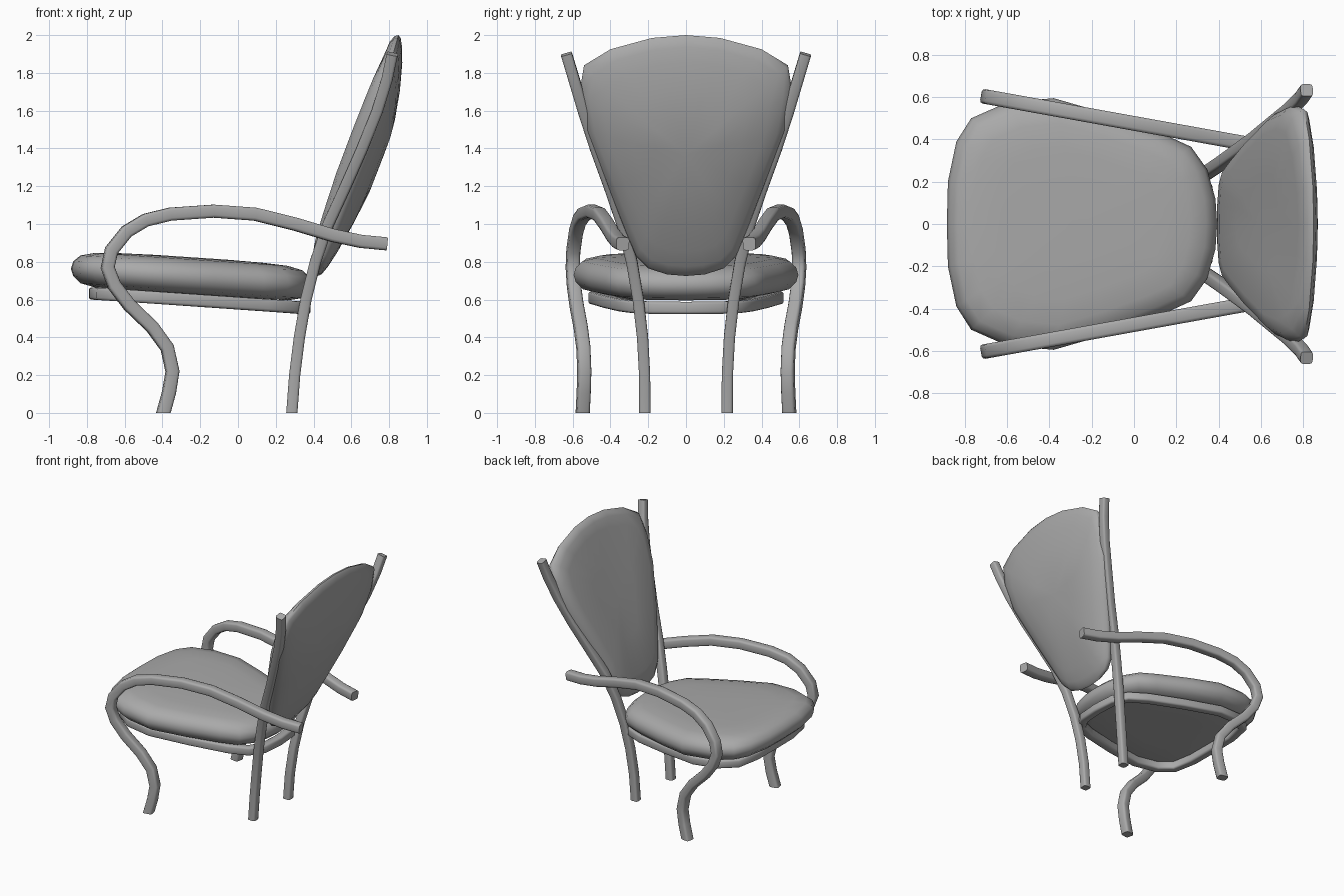
import bpy, bmesh, math
from mathutils import Vector

if "Cube" in bpy.data.objects:
    bpy.data.objects.remove(bpy.data.objects["Cube"])

grey = bpy.data.materials.new("warm grey")
grey.diffuse_color = (0.4, 0.4, 0.4, 1)
grey.use_nodes = True
grey.node_tree.nodes["Principled BSDF"].inputs["Base Color"].default_value = grey.diffuse_color


def make_object(name, bm, angle):
    bmesh.ops.recalc_face_normals(bm, faces=bm.faces)
    me = bpy.data.meshes.new(name)
    bm.to_mesh(me)
    bm.free()
    me.materials.append(grey)
    ob = bpy.data.objects.new(name, me)
    bpy.context.collection.objects.link(ob)
    bpy.ops.object.select_all(action='DESELECT')
    ob.select_set(True)
    bpy.context.view_layer.objects.active = ob
    bpy.ops.object.shade_smooth_by_angle(angle=math.radians(angle))


def bridge(bm, r0, r1):
    for i in range(len(r0)):
        j = (i + 1) % len(r0)
        bm.faces.new((r0[i], r0[j], r1[j], r1[i]))


def rounded(v):
    return math.copysign(abs(v) ** 0.42, v)


def bar(name, pts, half, ref, closed=False):
    """Bar of rounded square section swept along a path; ref fixes its twist."""
    pts, ref, n = [Vector(p) for p in pts], Vector(ref), len(pts)
    bm = bmesh.new()
    rings = []
    for i, p in enumerate(pts):
        if closed:
            d = pts[(i + 1) % n] - pts[i - 1]
        else:
            d = pts[min(i + 1, n - 1)] - pts[max(i - 1, 0)]
        d.normalize()
        u = (ref - d * ref.dot(d)).normalized()
        w = d.cross(u)
        ring = []
        for k in range(12):
            a = math.tau * (k + 0.5) / 12
            v = p + half * (u * rounded(math.cos(a)) + w * rounded(math.sin(a)))
            if p.z == 0:                      # cut feet level with the floor
                v -= d * (v.z / d.z)
            ring.append(bm.verts.new(v))
        rings.append(ring)
    for r0, r1 in zip(rings, rings[1:]):
        bridge(bm, r0, r1)
    if closed:
        bridge(bm, rings[-1], rings[0])
    else:
        bm.faces.new(rings[0])
        bm.faces.new(rings[-1])
    make_object(name, bm, 50)


def mirror_outline(half):
    """Close a half outline (along, across) that runs from end to end."""
    return half + [(a, -c) for a, c in reversed(half) if c > 0]


# Cushion cross-sections: (outline scale, thickness factor)
LOWER = [(0.4, -1), (0.8, -0.98), (0.92, -0.8), (0.98, -0.42), (1, 0)]
PLUMP = LOWER + [(0.98, 0.42), (0.92, 0.78), (0.8, 0.98), (0.6, 1.06), (0.3, 1.1)]
DOMED = LOWER + [(0.98, 0.28), (0.91, 0.55), (0.78, 0.8), (0.55, 1.0), (0.3, 1.1)]


def cushion(name, half, centre, section, place):
    bm = bmesh.new()
    outline = mirror_outline(half)
    rings = [[bm.verts.new(place(centre + (a - centre) * s, c * s, t))
              for a, c in outline] for s, t in section]
    n = len(outline)
    for r0, r1 in zip(rings, rings[1:]):
        bridge(bm, r0, r1)
    for ring, t in ((rings[0], -1), (rings[-1], 1.1)):
        mid = bm.verts.new(place(centre, 0, t))
        for i in range(n):
            bm.faces.new((ring[i], ring[(i + 1) % n], mid))
    make_object(name, bm, 60)


# Seat cushion, sloping down to the back
seat_half = [(-0.885, 0), (-0.88, 0.2), (-0.84, 0.39), (-0.77, 0.5), (-0.6, 0.575),
             (-0.38, 0.595), (-0.12, 0.52), (0.14, 0.425), (0.27, 0.365),
             (0.345, 0.26), (0.385, 0.12), (0.393, 0)]
cushion("seat_cushion", seat_half, -0.25, PLUMP,
        lambda a, c, t: (a, c, 0.705 - 0.067 * a + 0.093 * t))

# Backrest cushion along a leaning spine: (height, x, half thickness)
SPINE = [(0.72, 0.42, 0.06), (0.915, 0.488, 0.078), (1.18, 0.59, 0.096),
         (1.5, 0.715, 0.095), (1.72, 0.785, 0.076), (1.9, 0.834, 0.056), (2.0, 0.85, 0.05)]


def place_back(z, y, t):
    for (z0, x0, h0), (z1, x1, h1) in zip(SPINE, SPINE[1:]):
        if z <= z1:
            break
    f = (z - z0) / (z1 - z0)
    off = (h0 + (h1 - h0) * f) * t
    bow = 0.012 * min(1, abs(y) / 0.45) ** 2
    return (x0 + (x1 - x0) * f - bow + 0.93 * off, y, z - 0.3 * off)


back_half = [(2.0, 0), (1.985, 0.18), (1.925, 0.4), (1.84, 0.54), (1.7, 0.563),
             (1.5, 0.53), (1.2, 0.415), (0.95, 0.315), (0.83, 0.265), (0.765, 0.2),
             (0.733, 0.1), (0.725, 0)]
cushion("backrest_cushion", back_half, 1.4, DOMED, place_back)

# Bar ring under the seat
ring_half = [(-0.757, 0), (-0.755, 0.22), (-0.72, 0.39), (-0.61, 0.465), (-0.42, 0.485),
             (-0.12, 0.415), (0.15, 0.335), (0.28, 0.27), (0.34, 0.17), (0.352, 0)]
bar("seat_frame", [(a, c, 0.58 - 0.069 * a) for a, c in mirror_outline(ring_half)],
    0.033, (0, 0, 1), True)

# Armrest and front leg in one bent bar, lying in a slanted upright plane
arm = [(-0.395, 0), (-0.365, 0.11), (-0.347, 0.22), (-0.375, 0.345),
       (-0.455, 0.455), (-0.575, 0.57), (-0.655, 0.675), (-0.69, 0.77), (-0.67, 0.86),
       (-0.59, 0.96), (-0.49, 1.02), (-0.36, 1.052), (-0.13, 1.068), (0.09, 1.052),
       (0.3, 1.0), (0.5, 0.94), (0.65, 0.908), (0.785, 0.895)]
# Back leg running up into the backrest post
post = [(0.285, 0.218, 0), (0.30, 0.219, 0.2), (0.325, 0.23, 0.4), (0.36, 0.253, 0.6),
        (0.41, 0.287, 0.8), (0.478, 0.337, 1.0), (0.57, 0.405, 1.2), (0.658, 0.478, 1.4),
        (0.738, 0.543, 1.6), (0.79, 0.594, 1.77), (0.817, 0.633, 1.9)]
for side, s in (("left", -1), ("right", 1)):
    bar(f"arm_and_front_leg_{side}",
        [(x, s * (0.6 - 0.18 * (x + 0.69)), z) for x, z in arm],
        0.035, (0.18, s, 0))
    bar(f"back_leg_post_{side}", [(x, s * y, z) for x, y, z in post], 0.03, (0, 1, 0))
